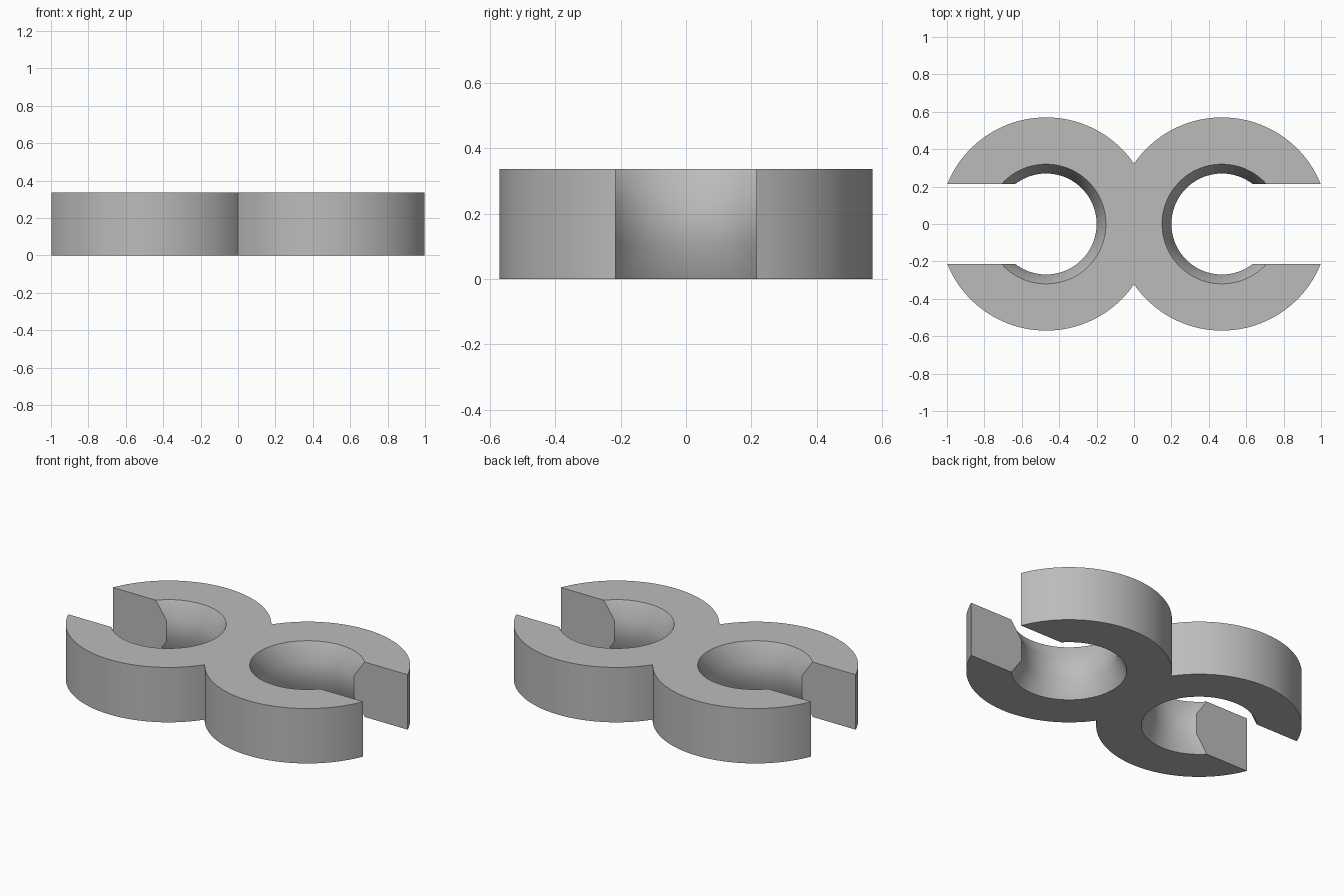
import bpy
import bmesh
from math import sin, cos, asin, acos, pi, radians

if "Cube" in bpy.data.objects:
    bpy.data.objects.remove(bpy.data.objects["Cube"], do_unlink=True)

CENTRE = 0.47      # distance of each ring centre from the middle
OUTER = 0.57       # outer ring radius
SLOT = 0.215       # half width of the side openings
HEIGHT = 0.336
# bore radius at each height: flared rims with a narrow waist
LEVELS = [(0.0, 0.32), (0.105, 0.27), (HEIGHT - 0.105, 0.27), (HEIGHT, 0.32)]


def arc(radius, start, end, steps):
    angles = [start + (end - start) * i / steps for i in range(steps + 1)]
    return [(CENTRE + radius * cos(a), radius * sin(a)) for a in angles]


def outline(bore):
    """Closed outline of both open rings for one bore radius."""
    notch = pi - acos(CENTRE / OUTER)
    tip = asin(SLOT / OUTER)
    mouth = asin(SLOT / bore)
    lobe = arc(OUTER, -notch, -tip, 40)
    lobe += arc(bore, -mouth, mouth - 2 * pi, 72)
    lobe += arc(OUTER, tip, notch, 40)[:-1]
    return lobe + [(-x, -y) for x, y in lobe]


# Body: stacked outlines, skinned and capped
bm = bmesh.new()
rings = [[bm.verts.new((x, y, z)) for x, y in outline(r)] for z, r in LEVELS]
count = len(rings[0])
for low, high in zip(rings, rings[1:]):
    for i in range(count):
        j = (i + 1) % count
        bm.faces.new((low[i], low[j], high[j], high[i]))
bm.faces.new(rings[-1])
bm.faces.new(rings[0][::-1])
bmesh.ops.recalc_face_normals(bm, faces=bm.faces)

mesh = bpy.data.meshes.new("double_clip")
bm.to_mesh(mesh)
bm.free()
clip = bpy.data.objects.new("double_clip", mesh)
bpy.context.collection.objects.link(clip)

# Plain grey
grey = bpy.data.materials.new("plain_grey")
grey.use_nodes = True
colour = (0.5, 0.5, 0.5, 1.0)
grey.diffuse_color = colour
grey.node_tree.nodes["Principled BSDF"].inputs["Base Color"].default_value = colour
mesh.materials.append(grey)

# Smooth curved walls, sharp rims and corners
bpy.ops.object.select_all(action="DESELECT")
clip.select_set(True)
bpy.context.view_layer.objects.active = clip
bpy.ops.object.shade_smooth_by_angle(angle=radians(32))
